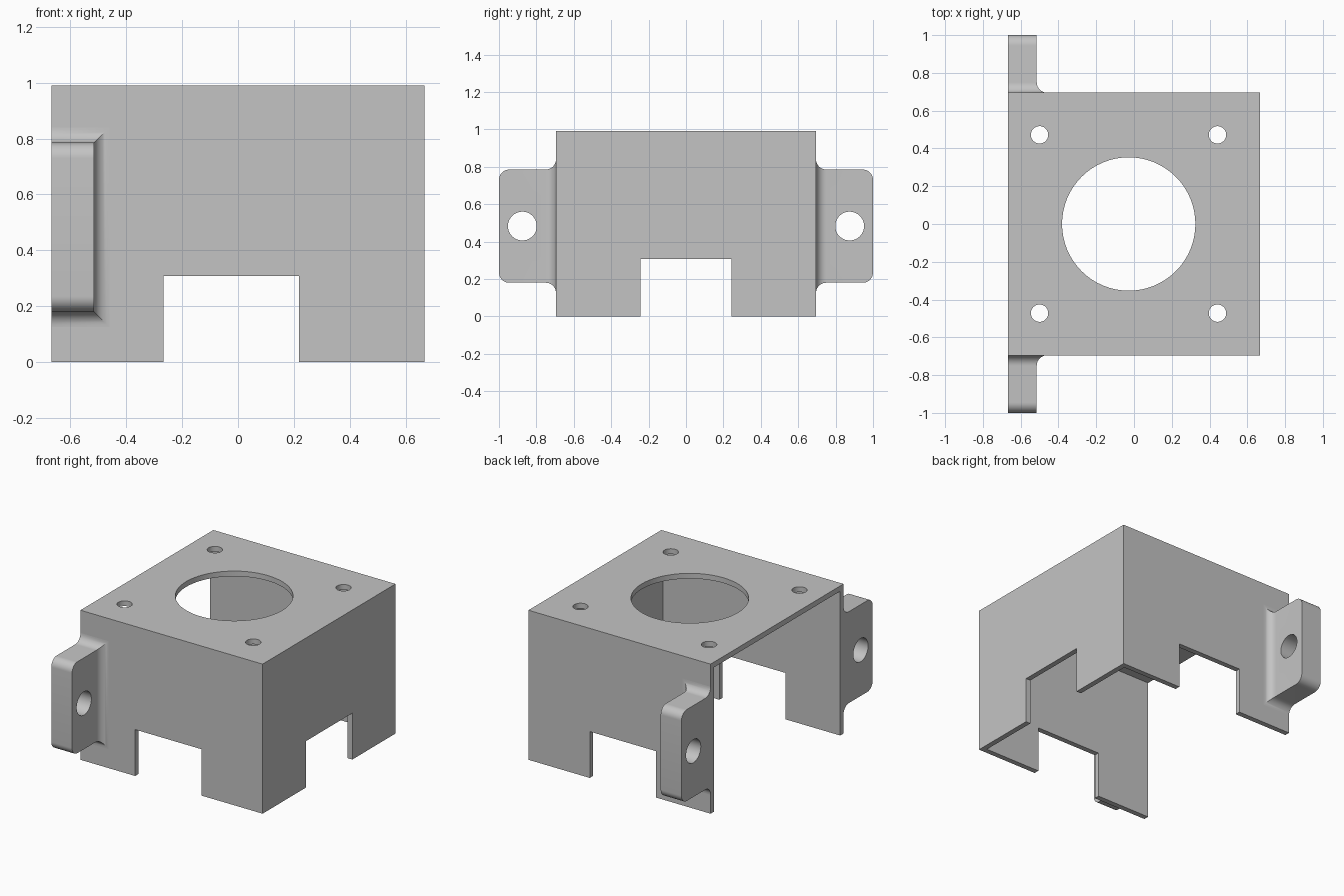
import bpy, bmesh, math

if "Cube" in bpy.data.objects:
    bpy.data.objects.remove(bpy.data.objects["Cube"])

HX, HY, H, T = 0.667, 0.695, 0.99, 0.035   # half width, half depth, height, sheet thickness
R = 0.055                                  # fillet radius on the ears

grey = bpy.data.materials.new("plain grey")
grey.use_nodes = True
COLOUR = (0.55, 0.55, 0.55, 1)
grey.diffuse_color = COLOUR
grey.node_tree.nodes["Principled BSDF"].inputs["Base Color"].default_value = COLOUR


def box(name, lo, hi):
    bpy.ops.mesh.primitive_cube_add(size=1, location=[(a + b) / 2 for a, b in zip(lo, hi)])
    ob = bpy.context.object
    ob.name = name
    ob.scale = [b - a for a, b in zip(lo, hi)]
    bpy.ops.object.transform_apply(location=True, rotation=True, scale=True)
    return ob


def rod(name, centre, radius, depth, rotation=(0, 0, 0)):
    bpy.ops.mesh.primitive_cylinder_add(vertices=64, radius=radius, depth=depth,
                                        location=centre, rotation=rotation)
    ob = bpy.context.object
    ob.name = name
    return ob


def cut(target, cutter):
    cutter.hide_render = True
    mod = target.modifiers.new("cut", "BOOLEAN")
    mod.operation, mod.solver, mod.object = "DIFFERENCE", "EXACT", cutter
    bpy.context.view_layer.objects.active = target
    bpy.ops.object.modifier_apply(modifier=mod.name)
    bpy.data.objects.remove(cutter)


def finish(ob):
    ob.data.materials.clear()
    ob.data.materials.append(grey)
    bpy.ops.object.select_all(action="DESELECT")
    ob.select_set(True)
    bpy.context.view_layer.objects.active = ob
    bpy.ops.object.shade_smooth_by_angle(angle=math.radians(30))


# Housing: a shell open below and on one side
housing = box("housing", (-HX, -HY, 0), (HX, HY, H))
cut(housing, box("cavity", (-1, T - HY, -0.2), (HX - T, HY - T, H - T)))

# Cable notches through the front, back and side walls
cut(housing, box("cross_notch", (-0.267, -1, -0.3), (0.218, 1, 0.307)))
cut(housing, box("side_notch", (0.5, -0.243, -0.3), (1, 0.243, 0.307)))

# Motor opening and four screw holes in the top plate
cut(housing, rod("opening", (-0.028, 0, H), 0.353, 0.3))
for x in (-0.5, 0.442):
    for y in (-0.472, 0.472):
        cut(housing, rod("screw_hole", (x, y, H), 0.046, 0.3))
finish(housing)

# Mounting ears: rectangular sections flaring at the wall, rounded at the tip
STEPS = 10
angles = [math.pi / 2 * i / STEPS for i in range(STEPS + 1)]
flare = [(HY + R * (1 - math.cos(a)), R * (1 - math.sin(a))) for a in angles]
tip = [(1 - R * (1 - math.sin(a)), -R * (1 - math.cos(a))) for a in angles]


def ear(name, side):
    bm = bmesh.new()
    rings = []
    for y, grow in flare + tip:
        x = -0.515 + max(grow, 0)
        lo, hi = 0.18 - grow, 0.785 + grow
        rings.append([bm.verts.new((px, side * y, pz))
                      for px, pz in ((-HX, lo), (x, lo), (x, hi), (-HX, hi))])
    for a, b in zip(rings, rings[1:]):
        for i in range(4):
            j = (i + 1) % 4
            bm.faces.new((a[i], a[j], b[j], b[i]))
    bm.faces.new(rings[0])
    bm.faces.new(rings[-1])
    bmesh.ops.recalc_face_normals(bm, faces=bm.faces)
    # Merge the flat side strips into one face
    bmesh.ops.dissolve_limit(bm, angle_limit=0.01, verts=bm.verts, edges=bm.edges)
    mesh = bpy.data.meshes.new(name)
    bm.to_mesh(mesh)
    bm.free()
    ob = bpy.data.objects.new(name, mesh)
    bpy.context.collection.objects.link(ob)
    cut(ob, rod("bolt_hole", (-0.6, side * 0.875, 0.483), 0.077, 0.6, (0, math.pi / 2, 0)))
    finish(ob)


ear("front_ear", -1)
ear("back_ear", 1)
